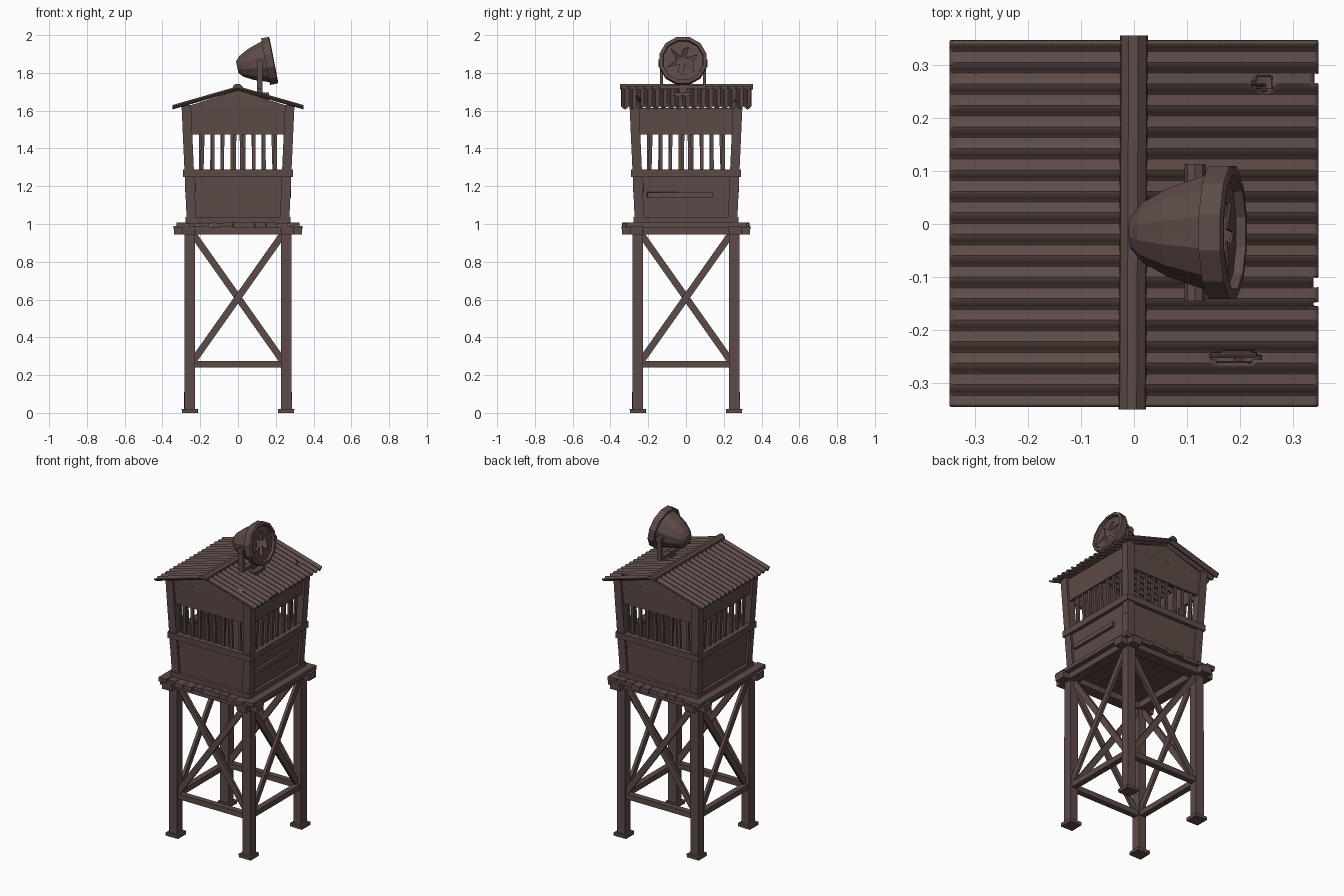
import bpy, bmesh, math, random
from mathutils import Vector, Matrix

if "Cube" in bpy.data.objects:
    bpy.data.objects.remove(bpy.data.objects["Cube"])

random.seed(4)
wood = bpy.data.materials.new("weathered_brown")
wood.diffuse_color = (0.110, 0.070, 0.063, 1)
wood.use_nodes = True
wood.node_tree.nodes["Principled BSDF"].inputs["Base Color"].default_value = wood.diffuse_color


def rnd(a):
    return random.uniform(-a, a)


def hexa(bm, low, high):
    """Closed prism between two matching point loops."""
    a = [bm.verts.new(p) for p in low]
    b = [bm.verts.new(p) for p in high]
    n = len(a)
    bm.faces.new(a[::-1])
    bm.faces.new(b)
    for i in range(n):
        bm.faces.new((a[i], a[(i + 1) % n], b[(i + 1) % n], b[i]))


def box(bm, x0, x1, y0, y1, z0, z1, j=0.0):
    q = [(x0, y0), (x1, y0), (x1, y1), (x0, y1)]
    hexa(bm, [(x + rnd(j), y + rnd(j), z0) for x, y in q],
         [(x + rnd(j), y + rnd(j), z1 + rnd(j)) for x, y in q])


def beam(bm, a, b, w, d):
    """Plank from a to b lying in a front-facing plane, w wide and d deep."""
    a, b = Vector(a), Vector(b)
    s = (b - a).normalized().cross(Vector((0, 1, 0))) * w / 2
    t = Vector((0, d / 2, 0))
    hexa(bm, [a - s - t, a + s - t, a + s + t, a - s + t],
         [b - s - t, b + s - t, b + s + t, b - s + t])


def finish(name, bm, copies=1, smooth=False):
    """Repeat the part round the tower, then make the object."""
    geom = bm.verts[:] + bm.edges[:] + bm.faces[:]
    for k in range(1, copies):
        d = bmesh.ops.duplicate(bm, geom=geom)["geom"]
        bmesh.ops.rotate(bm, verts=[v for v in d if isinstance(v, bmesh.types.BMVert)],
                         cent=(0, 0, 0), matrix=Matrix.Rotation(k * math.tau / copies, 3, 'Z'))
    bmesh.ops.recalc_face_normals(bm, faces=bm.faces)
    me = bpy.data.meshes.new(name)
    bm.to_mesh(me)
    bm.free()
    me.materials.append(wood)
    ob = bpy.data.objects.new(name, me)
    bpy.context.collection.objects.link(ob)
    if smooth:
        bpy.context.view_layer.objects.active = ob
        ob.select_set(True)
        bpy.ops.object.shade_smooth_by_angle(angle=math.radians(35))
        ob.select_set(False)
    return ob


# --- supporting frame ---
bm = bmesh.new()
box(bm, -.283, -.228, -.283, -.228, .015, .96, .002)
finish("legs", bm, 4)
bm = bmesh.new()
box(bm, -.297, -.214, -.297, -.214, 0, .02, .002)
finish("foot_plates", bm, 4)
bm = bmesh.new()
beam(bm, (-.24, -.264, .27), (.24, -.264, .95), .036, .018)
beam(bm, (.24, -.246, .27), (-.24, -.246, .95), .036, .018)
finish("cross_braces", bm, 4)
bm = bmesh.new()
beam(bm, (-.24, -.255, .257), (.24, -.255, .257), .034, .036)
finish("lower_rails", bm, 4)

# --- platform ---
bm = bmesh.new()
box(bm, -.338, .338, -.295, -.225, .945, .99, .003)
finish("platform_beams", bm, 4)
bm = bmesh.new()
n = 11
for i in range(n):
    x = -.325 + i * .65 / n
    box(bm, x + .001, x + .65 / n - .001, -.328 + rnd(.012), .328 + rnd(.012),
        .982 + rnd(.003), 1.007, .002)
finish("deck_planks", bm)


# --- cabin, flaring outward as it rises ---
def out(z):
    return .258 + (z - 1.03) * .045


def panel(bm, w, z0, z1, t, lift=0.0):
    rows = []
    for z in (z0, z1):
        y = -out(z) - lift
        ww = min(w, out(z) + lift)
        rows.append([(-ww, y, z), (ww, y, z), (ww, y + t, z), (-ww, y + t, z)])
    hexa(bm, *rows)


bm = bmesh.new()
panel(bm, .30, 1.0, 1.265, .02)
finish("lower_walls", bm, 4)
bm = bmesh.new()
panel(bm, .30, 1.475, 1.615, .02)
finish("upper_walls", bm, 4)
bm = bmesh.new()
panel(bm, .285, 1.0, 1.037, .035, .02)
finish("sill_boards", bm, 4)
bm = bmesh.new()
panel(bm, .29, 1.25, 1.288, .04, .022)
finish("window_rails", bm, 4)
bm = bmesh.new()
loops = []
for z in (1.0, 1.63):
    o = out(z) + .014
    i = o - .05
    loops.append([(-o, -o, z), (-i, -o, z), (-i, -i, z), (-o, -i, z)])
hexa(bm, *loops)
finish("corner_posts", bm, 4)
bm = bmesh.new()
for i in range(8):
    x = -.193 + i * .055 + rnd(.006)
    beam(bm, (x, -out(1.28) + .012, 1.275), (x + rnd(.006), -out(1.48) + .012, 1.49), .018, .014)
finish("window_bars", bm, 4)
bm = bmesh.new()
gable = [(-.285, 1.60), (.285, 1.60), (.285, 1.618), (0, 1.708), (-.285, 1.618)]
hexa(bm, [(x, -.284, z) for x, z in gable], [(x, -.264, z) for x, z in gable])
finish("gable_ends", bm, 2)
# repair boards nailed on the right wall and the cabin corners
bm = bmesh.new()
box(bm, .255, .279, -.205, .14, 1.14, 1.168, .002)
finish("repair_board", bm)
bm = bmesh.new()
box(bm, -.279, -.225, -.279, -.25, 1.17, 1.215, .003)
finish("corner_patches", bm, 4)


# --- corrugated roof, with rust holes and a chipped eave on the right ---
def roof(name, side, holes):
    bm = bmesh.new()
    nu, nv, waves = 36, 136, 17
    grid = []
    for i in range(nu + 1):
        u = i / nu
        row = []
        for j in range(nv + 1):
            y = -.343 + .688 * j / nv
            z = 1.718 - .100 * u + .0075 * math.cos(math.tau * waves * j / nv)
            row.append(bm.verts.new((side * .347 * u, y, z)))
        grid.append(row)
    for i in range(nu):
        for j in range(nv):
            q = (grid[i][j], grid[i + 1][j], grid[i + 1][j + 1], grid[i][j + 1])
            c = sum((v.co for v in q), Vector()) / 4
            if any(((c.x - hx) / rx) ** 2 + ((c.y - hy) / ry) ** 2 < 1 for hx, hy, rx, ry in holes):
                continue
            bm.faces.new(q)
    for v in [v for v in bm.verts if not v.link_faces]:
        bm.verts.remove(v)
    bmesh.ops.recalc_face_normals(bm, faces=bm.faces)
    if sum(f.normal.z for f in bm.faces) < 0:
        bmesh.ops.reverse_faces(bm, faces=bm.faces)
    ob = finish(name, bm, smooth=True)
    m = ob.modifiers.new("thickness", 'SOLIDIFY')
    m.thickness = .008
    m.offset = 0


roof("roof_left", -1, [])
roof("roof_right", 1, [(.245, .265, .02, .015), (.19, -.25, .05, .013),
                       (.35, .275, .012, .012), (.35, -.11, .016, .014), (.35, -.15, .01, .01)])
bm = bmesh.new()
cap = [(-.026, 1.712), (0, 1.722), (.026, 1.712), (.024, 1.728), (.008, 1.742), (-.010, 1.742), (-.024, 1.728)]
hexa(bm, [(x - .003, -.350, z) for x, z in cap], [(x, .355, z) for x, z in cap])
finish("ridge_cap", bm)

# --- searchlight ---
LY = -.016
bm = bmesh.new()
box(bm, .07, .165, LY - .05, LY + .05, 1.655, 1.695, .002)
finish("lamp_base", bm)
bm = bmesh.new()
box(bm, .10, .13, LY - .018, LY + .018, 1.68, 1.735)
box(bm, .10, .13, LY - .122, LY + .122, 1.715, 1.733)
for s in (-1, 1):
    y = LY + s * .114
    box(bm, .10, .13, y - .008, y + .008, 1.72, 1.855)
finish("lamp_yoke", bm)
bm = bmesh.new()
for s in (-1, 1):
    bmesh.ops.create_cone(bm, cap_ends=True, segments=8, radius1=.02, radius2=.02, depth=.04,
                          matrix=Matrix.Translation((.115, LY + s * .109, 1.85))
                          @ Matrix.Rotation(math.pi / 2, 4, 'X'))
finish("lamp_pivots", bm)


def turned(bm, profile, n=12):
    """Revolve (axis, radius) points round the local x axis."""
    rings = []
    for t, r in profile:
        rings.append([bm.verts.new((t, r * math.cos(math.tau * (k + .5) / n),
                                    r * math.sin(math.tau * (k + .5) / n))) for k in range(n)])
    for a, b in zip(rings, rings[1:]):
        for k in range(n):
            bm.faces.new((a[k], a[(k + 1) % n], b[(k + 1) % n], b[k]))
    bm.faces.new(rings[0])
    bm.faces.new(rings[-1])


place = Matrix.Translation((.19, LY, 1.868)) @ Matrix.Rotation(math.radians(-11), 4, 'Y')
bm = bmesh.new()
turned(bm, [(-.198, .032), (-.175, .058), (-.125, .086), (-.045, .114), (-.045, .130), (-.004, .130),
            (0, .122), (0, .110), (-.03, .106), (-.08, .080), (-.11, .035)])
bm.transform(place)
finish("lamp_housing", bm)
# broken glass: a ring with a jagged inner edge
bm = bmesh.new()
n = 16
rims = []
for x in (-.022, -.018):
    for jag in (0, 1):
        rims.append([bm.verts.new((x, r * math.cos(math.tau * k / n), r * math.sin(math.tau * k / n)))
                     for k in range(n) for r in [(.055 + .038 * math.sin(k * 2.3)) if jag else .108]])
for a, b in ((0, 1), (1, 3), (3, 2), (2, 0)):
    for k in range(n):
        k2 = (k + 1) % n
        bm.faces.new((rims[a][k], rims[a][k2], rims[b][k2], rims[b][k]))
bm.transform(place)
finish("broken_glass", bm)
